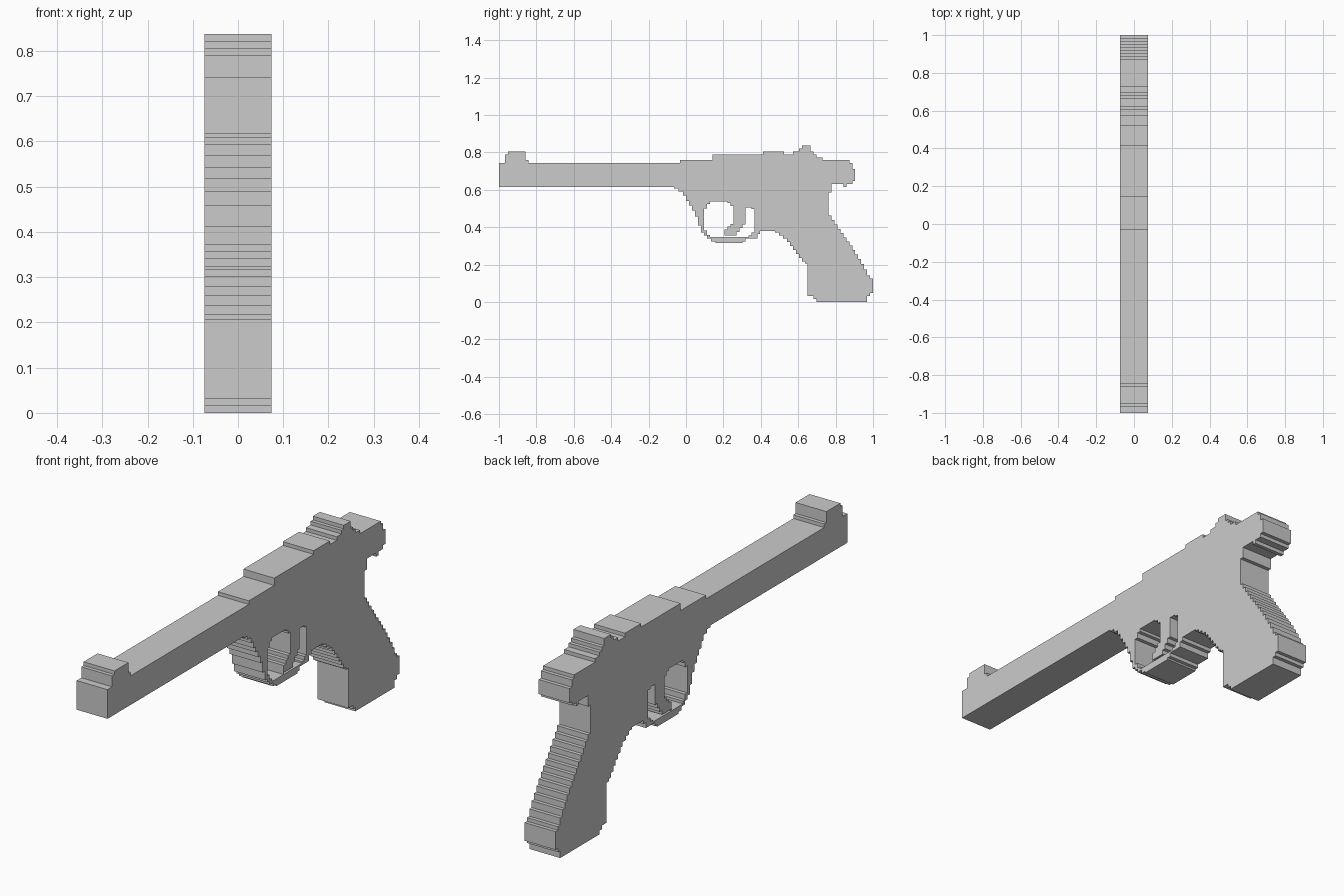
import bpy, bmesh

if "Cube" in bpy.data.objects:
    bpy.data.objects.remove(bpy.data.objects["Cube"])

UY, UZ = 1 / 63, 0.0158      # size of one grid step along y and z
HALF = 0.074                 # half thickness in x


def stepped(keys):
    """Closed outline through the key points; slopes become staircases."""
    out = []
    for (a, b), (c, d) in zip(keys, keys[1:] + keys[:1]):
        out.append((a, b))
        n = int(min(abs(c - a), abs(d - b)))
        for i in range(n):
            z = b + (d - b) * (i + 0.5) / n
            out.append((a + (c - a) * i / n, z))
            out.append((a + (c - a) * (i + 1) / n, z))
    clean = []
    for p in out:
        if not clean or p != clean[-1]:
            clean.append(p)
    return clean


def slab(name, keys):
    """Extrude a stepped side profile (grid units, y/z) across x."""
    bm = bmesh.new()
    face = bm.faces.new([bm.verts.new((-HALF, y * UY, z * UZ))
                         for y, z in stepped(keys)])
    ext = bmesh.ops.extrude_face_region(bm, geom=[face])
    moved = [g for g in ext["geom"] if isinstance(g, bmesh.types.BMVert)]
    bmesh.ops.translate(bm, verts=moved, vec=(2 * HALF, 0, 0))
    bmesh.ops.recalc_face_normals(bm, faces=bm.faces)
    mesh = bpy.data.meshes.new(name)
    bm.to_mesh(mesh)
    bm.free()
    obj = bpy.data.objects.new(name, mesh)
    bpy.context.collection.objects.link(obj)
    return obj


# Long straight barrel
slab("barrel", [(-63, 39), (-4, 39), (-4, 47), (-63, 47)])

# Sight block on the muzzle
slab("front_sight", [(-61, 47), (-53, 47), (-53, 48), (-54, 48), (-54, 51),
                     (-60, 51), (-60, 50), (-61, 50)])

# Receiver: top steps, rear knob, web of the hand, trigger opening
slab("receiver", [
    (-4, 39), (-4, 47), (-2, 47), (-2, 48), (9, 48), (9, 50), (26, 50), (26, 51),
    (33, 51), (33, 50), (36, 50), (36, 51), (38, 51), (38, 52), (39, 52), (39, 53),
    (42, 53), (42, 51), (43, 51), (43, 50), (44, 50), (44, 49), (46, 49), (46, 48),
    (55, 48), (55, 47), (56, 47), (56, 45), (57, 45), (57, 41), (56, 41), (56, 40),
    (54, 40), (54, 39), (53, 39), (53, 40), (49, 40), (49, 37), (48, 37), (48, 30),
    (52, 24), (25, 24), (23, 24), (23, 31), (22, 32), (20, 32), (16, 32), (14, 34),
    (8, 34), (6, 31), (6, 28), (4, 28), (2, 32), (0, 35), (-1, 37)])

# Raked grip
slab("grip", [(30, 24), (52, 24), (57, 17), (60, 12), (62, 8), (63, 8), (63, 3),
              (62, 3), (62, 2), (61, 2), (61, 0), (44, 0), (44, 1), (43, 1), (43, 2),
              (41, 2), (41, 13), (40, 13), (37, 17), (34, 21)])

# Rounded trigger guard
slab("trigger_guard", [(4, 28), (5, 24), (7, 22), (10, 20), (19, 20), (20, 21),
                       (24, 22), (25, 24), (23, 24), (21, 22), (8, 22), (6, 25),
                       (6, 28)])

# Curved trigger reaching down to the guard
slab("trigger", [(16, 32), (20, 32), (20, 27), (17, 23), (13, 22), (13, 24), (16, 27)])
